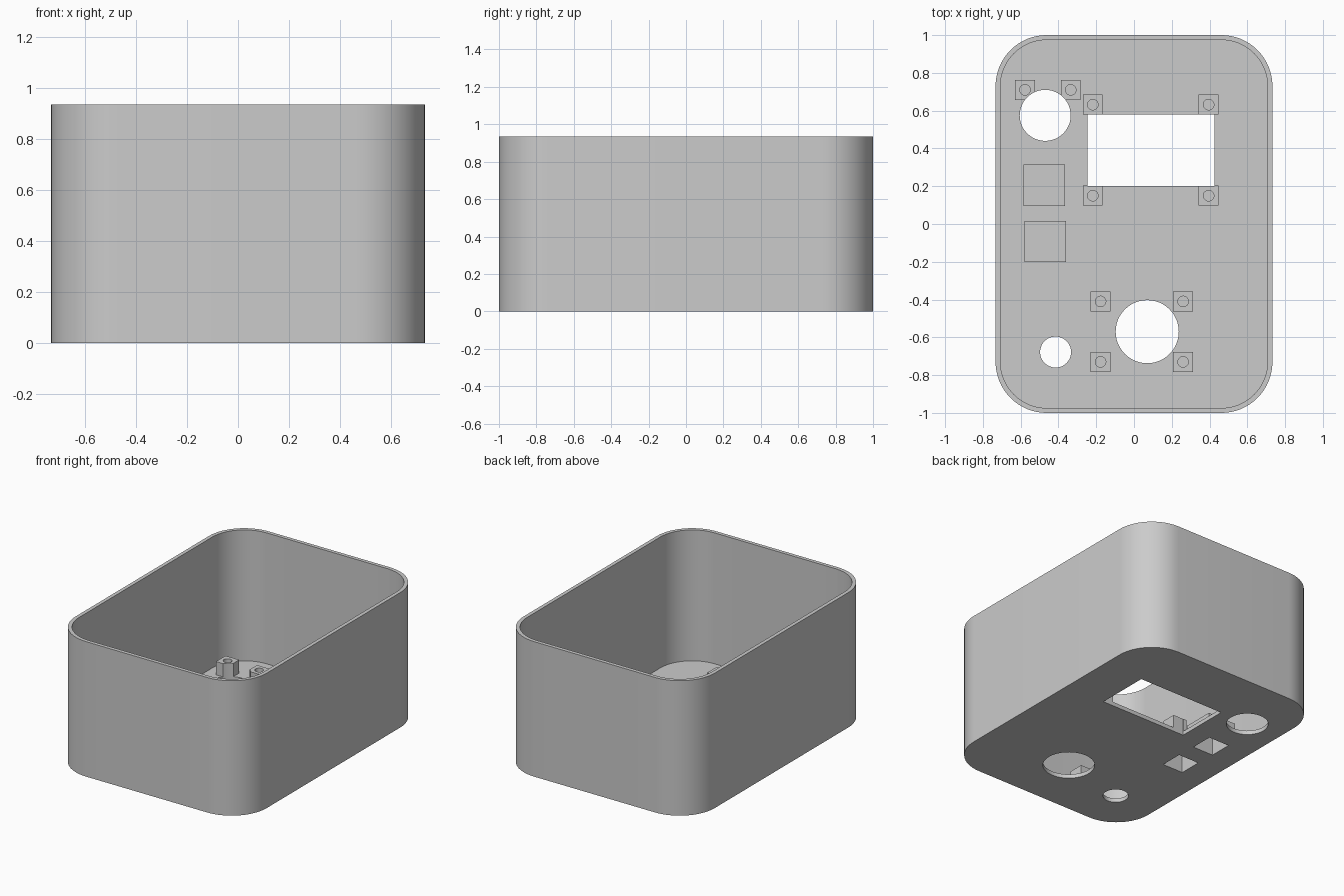
import bpy, bmesh, math

cube = bpy.data.objects.get("Cube")
if cube:
    bpy.data.objects.remove(cube, do_unlink=True)

HX, HY, HEIGHT = 0.733, 1.0, 0.935
WALL, FLOOR, RADIUS = 0.026, 0.028, 0.27
POST, POST_TOP = 0.105, 0.12
HOUSING, HOUSING_TOP = 0.218, 0.16

grey = bpy.data.materials.new("plain grey")
grey.use_nodes = True
colour = (0.6, 0.6, 0.6, 1)
grey.diffuse_color = colour
grey.node_tree.nodes["Principled BSDF"].inputs["Base Color"].default_value = colour


def rounded(hx, hy, r, steps=16):
    """Outline of a rectangle with round corners."""
    pts = []
    for k, (sx, sy) in enumerate([(1, 1), (-1, 1), (-1, -1), (1, -1)]):
        for i in range(steps + 1):
            a = math.pi / 2 * (k + i / steps)
            pts.append((sx * (hx - r) + r * math.cos(a), sy * (hy - r) + r * math.sin(a)))
    return pts


def circle(x, y, r, n=48):
    return [(x + r * math.cos(2 * math.pi * i / n), y + r * math.sin(2 * math.pi * i / n))
            for i in range(n)]


def rect(x, y, w, d):
    return [(x + sx * w / 2, y + sy * d / 2) for sx, sy in [(1, 1), (-1, 1), (-1, -1), (1, -1)]]


def prisms(name, outlines, z0, z1):
    """One object holding an upright prism for each outline."""
    bm = bmesh.new()
    for pts in outlines:
        face = bm.faces.new([bm.verts.new((x, y, z0)) for x, y in pts])
        top = bmesh.ops.extrude_face_region(bm, geom=[face])["geom"]
        for v in top:
            if isinstance(v, bmesh.types.BMVert):
                v.co.z = z1
    bmesh.ops.recalc_face_normals(bm, faces=bm.faces)
    mesh = bpy.data.meshes.new(name)
    bm.to_mesh(mesh)
    bm.free()
    mesh.materials.append(grey)
    obj = bpy.data.objects.new(name, mesh)
    bpy.context.collection.objects.link(obj)
    return obj


def finish(obj, cutters):
    """Cut the part, then smooth its round walls."""
    bpy.ops.object.select_all(action="DESELECT")
    bpy.context.view_layer.objects.active = obj
    obj.select_set(True)
    for c in cutters:
        mod = obj.modifiers.new("cut", "BOOLEAN")
        mod.operation, mod.solver, mod.object = "DIFFERENCE", "EXACT", c
        bpy.ops.object.modifier_apply(modifier=mod.name)
    bpy.ops.object.shade_smooth_by_angle(angle=math.radians(30))


# Screw post and switch housing positions
posts = [(x, 0.71) for x in (-0.577, -0.335)]
posts += [(x, y) for x in (-0.218, 0.395) for y in (0.15, 0.632)]
posts += [(x, y) for x in (-0.177, 0.26) for y in (-0.73, -0.41)]
switches = [(-0.475, 0.205), (-0.47, -0.092)]

# Parts
shell = prisms("enclosure_shell", [rounded(HX, HY, RADIUS)], 0, HEIGHT)
screw_posts = prisms("screw_posts", [rect(x, y, POST, POST) for x, y in posts], FLOOR, POST_TOP)
housings = prisms("switch_housings", [rect(x, y, HOUSING, HOUSING) for x, y in switches],
                  FLOOR, HOUSING_TOP)

# Cutters
cavity = prisms("cavity_cutter", [rounded(HX - WALL, HY - WALL, RADIUS - WALL)], FLOOR, HEIGHT + 0.1)
openings = prisms("opening_cutter", [
    rect(0.09, 0.39, 0.67, 0.38),
    circle(-0.47, 0.575, 0.135),
    circle(0.07, -0.57, 0.167),
    circle(-0.415, -0.678, 0.082)], -0.1, 0.3)
pockets = prisms("pocket_cutter", [rect(x, y, 0.16, 0.16) for x, y in switches],
                 -0.1, HOUSING_TOP - 0.026)
drill = prisms("drill_cutter", [circle(x, y, 0.028, 24) for x, y in posts], FLOOR - 0.002, 0.3)

finish(shell, [cavity, openings, pockets])
finish(screw_posts, [openings, drill])
finish(housings, [pockets])

for c in (cavity, openings, pockets, drill):
    bpy.data.objects.remove(c, do_unlink=True)
